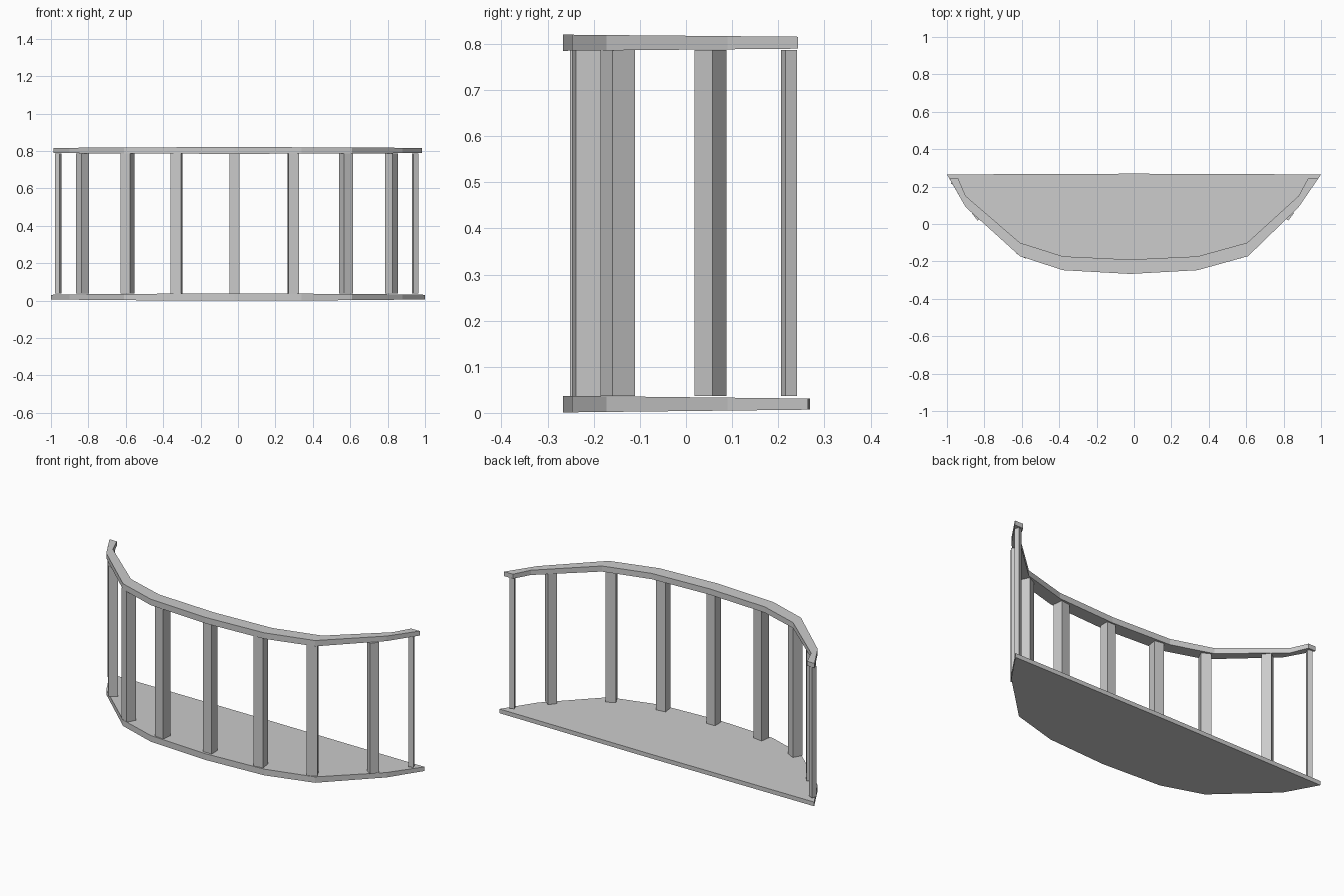
import bpy, bmesh
from math import radians, cos, sin

if "Cube" in bpy.data.objects:
    bpy.data.objects.remove(bpy.data.objects["Cube"])

# Outer and inner outlines of the bowed front, left to right
BOW = [(-0.9, 0.09), (-0.61, -0.172), (-0.38, -0.247), (-0.02, -0.267),
       (0.34, -0.247), (0.61, -0.172), (0.88, 0.09)]
INNER = [(-0.94, 0.243), (-0.9, 0.15), (-0.61, -0.1), (-0.38, -0.173), (-0.02, -0.19),
         (0.34, -0.173), (0.605, -0.1), (0.88, 0.15), (0.93, 0.243)]


def make_object(name, bm):
    bmesh.ops.recalc_face_normals(bm, faces=bm.faces)
    mesh = bpy.data.meshes.new(name)
    bm.to_mesh(mesh)
    bm.free()
    obj = bpy.data.objects.new(name, mesh)
    bpy.context.collection.objects.link(obj)
    return obj


def prism(name, quads, count, bottom, top):
    """Extrude an outline (faces given by index) between two height functions of y."""
    bm = bmesh.new()
    verts = [bm.verts.new((x, y, bottom(y))) for x, y in count]
    faces = [bm.faces.new([verts[i] for i in q]) for q in quads]
    new = bmesh.ops.extrude_face_region(bm, geom=faces, use_keep_orig=True)
    for v in new["geom"]:
        if isinstance(v, bmesh.types.BMVert):
            v.co.z = top(v.co.y)
    return make_object(name, bm)


def thin(y):
    # slabs get slightly thinner toward the back
    return (y + 0.267) / 0.535 * 0.006


# Floor slab
floor = [(-1, 0.265)] + BOW + [(1, 0.265), (0, 0.269)]
prism("floor_slab", [range(len(floor))], floor,
      lambda y: 0.001 + thin(y), lambda y: 0.037 - thin(y))

# Handrail following the bow
outer = [(-0.987, 0.243)] + BOW + [(0.985, 0.243)]
n = len(outer)
prism("handrail", [(i, i + 1, n + i + 1, n + i) for i in range(n - 1)], outer + INNER,
      lambda y: 0.785 + thin(y) * 0.8, lambda y: 0.82 - thin(y) * 0.8)

# Balusters: x, y, width, turn in degrees
posts = [(-0.962, 0.223, 0.027, -22), (-0.832, 0.053, 0.05, -53), (-0.59, -0.148, 0.056, -28),
         (-0.328, -0.215, 0.056, -8), (-0.018, -0.225, 0.054, 0), (0.295, -0.215, 0.056, 8),
         (0.578, -0.148, 0.056, 28), (0.82, 0.053, 0.05, 53), (0.947, 0.223, 0.027, 22)]
for i, (px, py, w, a) in enumerate(posts):
    c, s, h = cos(radians(a)), sin(radians(a)), w / 2
    ring = [(px + h * (u * c - v * s), py + h * (u * s + v * c))
            for u, v in ((-1, -1), (1, -1), (1, 1), (-1, 1))]
    prism(f"baluster_{i + 1}", [range(4)], ring, lambda y: 0.037, lambda y: 0.787)
